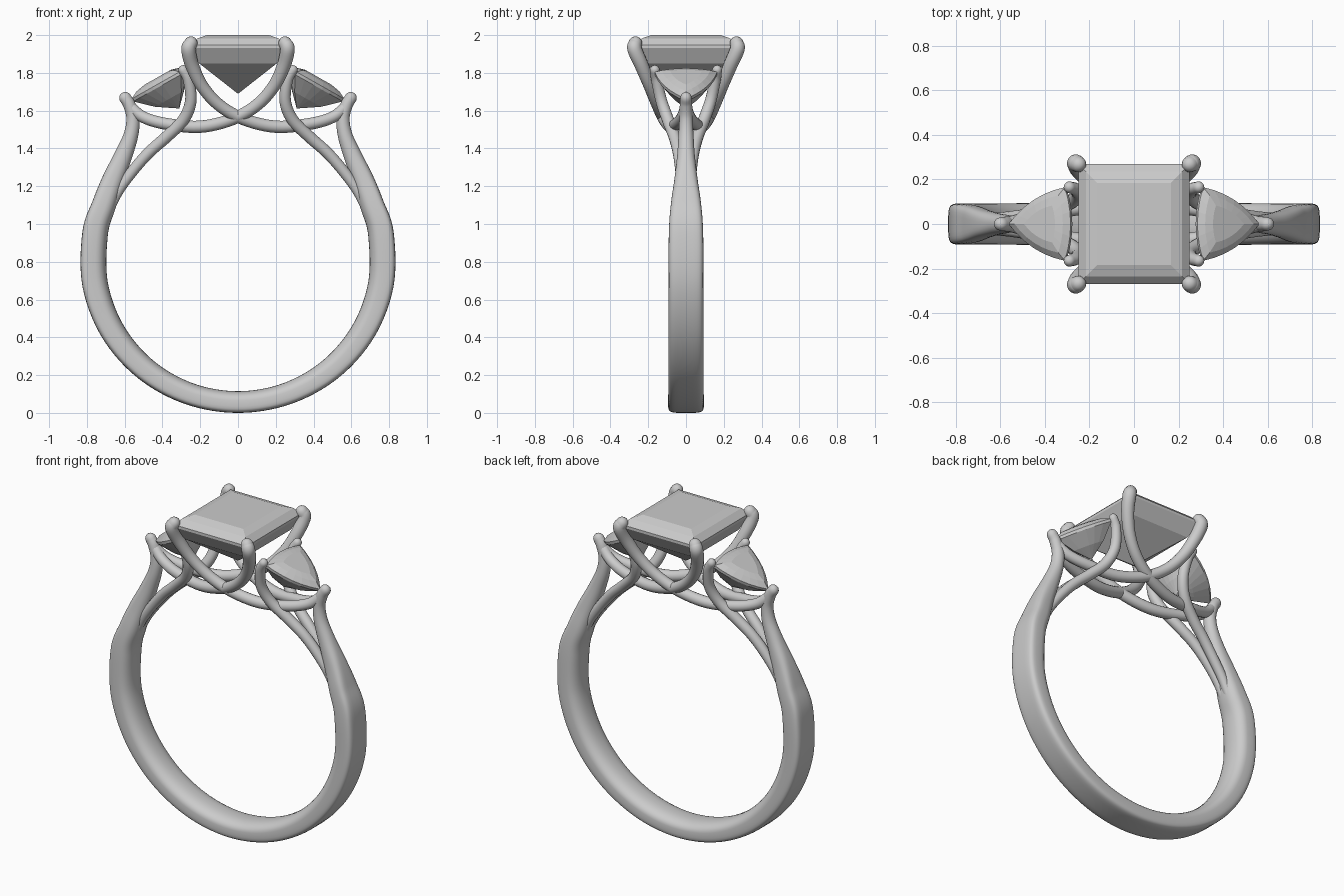
import bpy, bmesh, math
from mathutils import Vector

if "Cube" in bpy.data.objects:
    bpy.data.objects.remove(bpy.data.objects["Cube"])


def finish(name, bm, smooth):
    bmesh.ops.recalc_face_normals(bm, faces=bm.faces[:])
    me = bpy.data.meshes.new(name)
    bm.to_mesh(me)
    bm.free()
    ob = bpy.data.objects.new(name, me)
    bpy.context.collection.objects.link(ob)
    if smooth:
        bpy.ops.object.select_all(action='DESELECT')
        bpy.context.view_layer.objects.active = ob
        ob.select_set(True)
        bpy.ops.object.shade_smooth_by_angle(angle=math.radians(50))
    return ob


def loft(name, rings, smooth):
    """Skin a list of equal-length point rings and close both ends."""
    bm = bmesh.new()
    rows = [[bm.verts.new(p) for p in r] for r in rings]
    n = len(rows[0])
    for a, b in zip(rows, rows[1:]):
        for i in range(n):
            j = (i + 1) % n
            bm.faces.new((a[i], a[j], b[j], b[i]))
    bm.faces.new(rows[0])
    bm.faces.new(rows[-1])
    bmesh.ops.remove_doubles(bm, verts=bm.verts[:], dist=1e-5)
    return finish(name, bm, smooth)


def spline(keys, steps):
    """Catmull-Rom through tuples of any length."""
    k = [Vector(p) for p in keys]
    k = [2 * k[0] - k[1]] + k + [2 * k[-1] - k[-2]]
    out = []
    for i in range(1, len(k) - 2):
        p0, p1, p2, p3 = k[i - 1:i + 3]
        for s in range(steps):
            t = s / steps
            out.append(0.5 * (2 * p1 + (p2 - p0) * t + (2 * p0 - 5 * p1 + 4 * p2 - p3) * t * t
                              + (3 * p1 - p0 - 3 * p2 + p3) * t ** 3))
    return out + [k[-2]]


def sweep(name, keys, sides=16, steps=6):
    """keys: x, y, z, half thickness, half width, inner flatness. Round ends."""
    pts = spline(keys, steps)
    pos = [Vector(p[:3]) for p in pts]
    last = len(pts) - 1
    stations = []
    for i, p in enumerate(pts):
        tan = (pos[min(i + 1, last)] - pos[max(i - 1, 0)]).normalized()
        stations.append((pos[i], tan, p[3], p[4], p[5]))
    caps = [math.radians(d) for d in (20, 40, 60, 75, 87)]

    def cap(st, sign):
        c, t, a, b, f = st
        return [(c + t * sign * a * math.sin(q), t, a * math.cos(q), b * math.cos(q), f) for q in caps]
    stations = cap(stations[0], -1)[::-1] + stations + cap(stations[-1], 1)
    rings = []
    for c, t, a, b, f in stations:
        w = Vector((0, 1, 0))
        w = (w - t * w.dot(t)).normalized()
        nrm = w.cross(t)
        ring = []
        for i in range(sides):
            q = 2 * math.pi * (i + 0.5) / sides
            u, v = math.cos(q), math.sin(q)
            e = 1 - 0.6 * f if u > 0 else 1 - 0.15 * f
            u = math.copysign(abs(u) ** e, u)
            v = math.copysign(abs(v) ** e, v)
            ring.append(c + nrm * a * u + w * b * v)
        rings.append(ring)
    return loft(name, rings, True)


# shank: round band, tapering up into the outer prong of each side stone
half = []
for deg in range(0, 101, 20):
    q = math.radians(deg)
    t = 0.115 + 0.022 * math.sin(q) ** 2
    r = 0.70 + t / 2
    half.append((r * math.sin(q), 0, 0.815 - r * math.cos(q), t / 2, 0.095 - 0.004 * deg / 100, 1))
half += [(0.710, 0, 1.10, 0.064, 0.080, 0.9), (0.663, 0, 1.23, 0.058, 0.062, 0.6),
         (0.608, 0, 1.36, 0.048, 0.047, 0.2), (0.567, 0, 1.47, 0.039, 0.040, 0),
         (0.556, 0, 1.56, 0.035, 0.035, 0), (0.575, 0, 1.63, 0.033, 0.033, 0),
         (0.597, 0, 1.667, 0.032, 0.030, 0)]
full = [(-p[0],) + p[1:] for p in half[:0:-1]] + half
sweep("shank", full, sides=32, steps=8)

# crossing head prongs and inner side-stone prongs
head = [(-0.57, 0.00, 1.620, .030), (-0.50, 0.02, 1.565, .031), (-0.38, 0.05, 1.530, .032),
        (-0.20, 0.08, 1.515, .033), (-0.03, 0.115, 1.555, .033), (0.10, 0.15, 1.63, .033),
        (0.19, 0.19, 1.73, .034), (0.243, 0.235, 1.84, .037), (0.262, 0.272, 1.925, .039),
        (0.25, 0.268, 1.957, .036)]
branch = [(0.685, 0.02, 1.07, .025), (0.63, 0.022, 1.18, .028), (0.55, 0.028, 1.29, .030),
          (0.47, 0.04, 1.38, .031), (0.38, 0.06, 1.46, .032), (0.29, 0.095, 1.55, .032),
          (0.25, 0.13, 1.65, .031), (0.262, 0.155, 1.76, .029), (0.290, 0.165, 1.815, .026)]
for sx, xn in ((1, "right"), (-1, "left")):
    for sy, yn in ((1, "back"), (-1, "front")):
        for nm, path in (("head_prong", head), ("side_prong", branch)):
            sweep(f"{nm}_{yn}_{xn}", [(sx * x, sy * y, z, r, r, 0) for x, y, z, r in path])

# centre stone: rectangular stepped cut with pointed base
levels = [(0.165, 0.185, 2.0), (0.215, 0.235, 1.982), (0.25, 0.27, 1.948), (0.25, 0.27, 1.932),
          (0.205, 0.22, 1.85), (0.001, 0.001, 1.69)]
loft("centre_stone", [[(sx * a, sy * b, z) for sx, sy in ((-1, -1), (1, -1), (1, 1), (-1, 1))]
                      for a, b, z in levels], False)


# side stones: tilted curved triangles with pointed base
def triangle_outline():
    corners = [Vector((0.025, -0.165)), Vector((0.315, 0)), Vector((0.025, 0.165))]
    mid = Vector((0.12, 0))
    out = []
    for i in range(3):
        a, b = corners[i], corners[(i + 1) % 3]
        away = ((a + b) / 2 - mid).normalized()
        bulge = 0.03
        for s in range(6):
            t = s / 6
            out.append(a.lerp(b, t) + away * bulge * 4 * t * (1 - t) - mid)
    return out


outline = triangle_outline()
along, up = Vector((0.87, 0, -0.49)), Vector((0.49, 0, 0.87))
centre = Vector((0.285, 0, 1.81)) + along * 0.12
for sx, xn in ((1, "right"), (-1, "left")):
    rings = []
    for scale, h in ((0.5, 0.04), (0.78, 0.03), (1, 0.008), (1, -0.008), (0.55, -0.09), (0.004, -0.16)):
        ring = []
        for p in outline:
            q = centre + along * p.x * scale + up * h + Vector((0, p.y * scale, 0))
            ring.append((sx * q.x, q.y, q.z))
        rings.append(ring)
    loft(f"side_stone_{xn}", rings, False)
